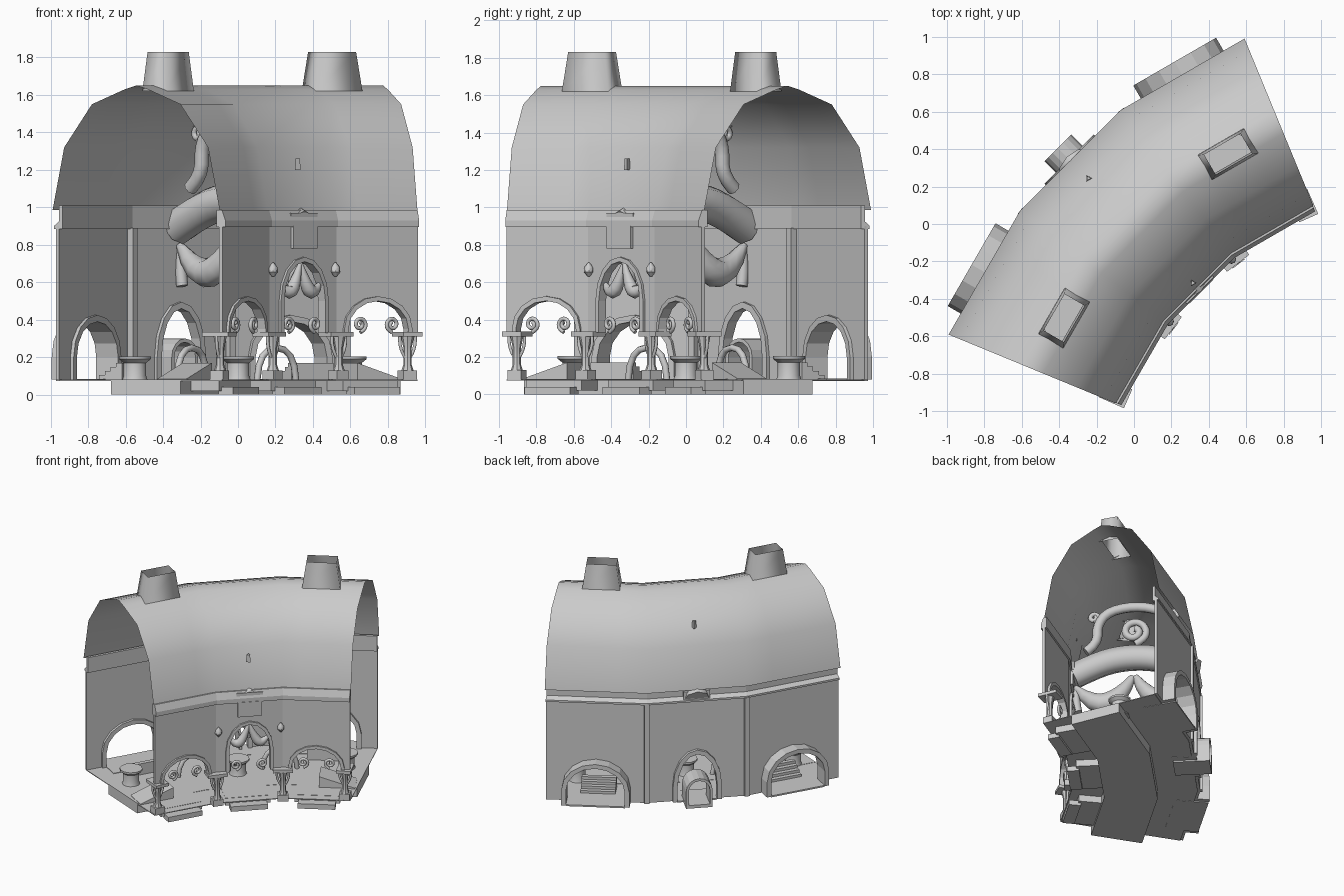
import bpy, bmesh, math
from mathutils import Vector

if "Cube" in bpy.data.objects:
    bpy.data.objects.remove(bpy.data.objects["Cube"])

# One stone colour for everything
stone = bpy.data.materials.new("grey_stone")
stone.use_nodes = True
stone.diffuse_color = (0.6, 0.6, 0.6, 1)
stone.node_tree.nodes["Principled BSDF"].inputs["Base Color"].default_value = (0.6, 0.6, 0.6, 1)

STEP, HALF = 15, 7.5         # bay angle, half bay
PIVOT, MID = 2.4, 2.423      # distance to the bend's centre, radius of the roof ridge
COS, SIN = math.cos(math.radians(HALF)), math.sin(math.radians(HALF))
CORNERS = [-3 * HALF, -HALF, HALF, 3 * HALF]
BAYS = (-STEP, 0, STEP)


def place(ang, s, r, z):
    """Bay angle, sideways offset, radius and height to world position."""
    a = math.radians(ang)
    u = r * math.sin(a) + s * math.cos(a)
    v = r * math.cos(a) - s * math.sin(a) - PIVOT
    return Vector((u - v, u + v, 0)) * math.sqrt(0.5) + Vector((0, 0, z))


def finish(ob, angle=None):
    ob.data.materials.clear()
    ob.data.materials.append(stone)
    bpy.ops.object.select_all(action='DESELECT')
    ob.select_set(True)
    bpy.context.view_layer.objects.active = ob
    if angle:
        bpy.ops.object.shade_smooth_by_angle(angle=math.radians(angle))
    return ob


def make(name, bm, angle=None):
    bmesh.ops.recalc_face_normals(bm, faces=bm.faces)
    me = bpy.data.meshes.new(name)
    bm.to_mesh(me)
    bm.free()
    ob = bpy.data.objects.new(name, me)
    bpy.context.collection.objects.link(ob)
    return finish(ob, angle)


def slab(name, outline, ang, r0, r1):
    """Outline in (sideways, height), extruded radially."""
    bm = bmesh.new()
    a, b = [[bm.verts.new(place(ang, s, r, z)) for s, z in outline] for r in (r0, r1)]
    bm.faces.new(a)
    bm.faces.new(b)
    for i in range(len(a)):
        bm.faces.new((a[i - 1], a[i], b[i], b[i - 1]))
    return make(name, bm)


def box(name, ang, s, hw, r0, r1, z0, z1):
    return slab(name, [(s - hw, z0), (s - hw, z1), (s + hw, z1), (s + hw, z0)], ang, r0, r1)


def arch(w, z0, spring, top, n=8):
    pts = [(w * math.cos(math.pi * i / n), spring + (top - spring) * math.sin(math.pi * i / n))
           for i in range(n + 1)]
    return [(w, z0)] + pts + [(-w, z0)]


def arch_wall(name, ang, hw, z0, z1, hole, r0, r1):
    slab(name, [(-hw, z0), (-hw, z1), (hw, z1), (hw, z0)] + hole, ang, r0, r1)


def arch_frame(name, ang, w, z0, spring, top, t, r0, r1):
    slab(name, arch(w + t, z0, spring, top + t) + arch(w, z0, spring, top)[::-1], ang, r0, r1)


def sweep(name, profile, angles, closed=True, skip=None, smooth=None):
    """Sweep a (radius, height) profile along the faceted bays."""
    bm = bmesh.new()
    rings = []
    for a in angles:
        bay = 0 if abs(a) <= HALF else math.copysign(STEP, a)
        k = COS / math.cos(math.radians(a - bay))
        rings.append([bm.verts.new(place(a, 0, r * k, z)) for r, z in profile])
    n = len(profile)
    for i in range(len(rings) - 1):
        for j in range(n if closed else n - 1):
            if not (skip and skip(i, j)):
                k = (j + 1) % n
                bm.faces.new((rings[i][j], rings[i][k], rings[i + 1][k], rings[i + 1][j]))
    if closed:
        bm.faces.new(rings[0])
        bm.faces.new(rings[-1])
    return make(name, bm, smooth)


def tube(name, pts, radius, taper=None):
    cu = bpy.data.curves.new(name, 'CURVE')
    cu.dimensions, cu.bevel_depth, cu.bevel_resolution = '3D', radius, 2
    cu.resolution_u, cu.use_fill_caps = 3, True
    sp = cu.splines.new('NURBS')
    sp.points.add(len(pts) - 1)
    for i, (p, q) in enumerate(zip(sp.points, pts)):
        p.co = (*q, 1)
        p.radius = taper[i] if taper else 1
    sp.use_endpoint_u, sp.order_u = True, 3
    ob = bpy.data.objects.new(name, cu)
    bpy.context.collection.objects.link(ob)
    finish(ob)
    bpy.ops.object.convert(target='MESH')
    return finish(bpy.context.object, 50)


def spiral(cs, cz, size, turn, n=14):
    return [(cs + turn * size * (1 - i / n * 0.8) * math.cos(i * 0.7 - 1.5),
             cz + size * (1 - i / n * 0.8) * math.sin(i * 0.7 - 1.5)) for i in range(n)]


def turned(name, ang, s, r, profile, n=12):
    """Round object turned from (radius, height) points."""
    bm = bmesh.new()
    rings = [[bm.verts.new(place(ang, s, r, z) + Vector((math.cos(2 * math.pi * i / n),
              math.sin(2 * math.pi * i / n), 0)) * q) for i in range(n)] for q, z in profile]
    for a, b in zip(rings, rings[1:]):
        for i in range(n):
            bm.faces.new((a[i - 1], a[i], b[i], b[i - 1]))
    bm.faces.new(rings[0])
    bm.faces.new(rings[-1])
    return make(name, bm, 40)


# Barrel roof with two chimney openings
half = [(0.482, 0.985), (0.415, 1.32), (0.255, 1.55), (0.065, 1.63)]
roof = [(MID - d, z) for d, z in half] + [(MID, 1.65)] + [(MID + d, z) for d, z in half[::-1]]
roof_angles = [-22.6, -18.3, -11.7, -7.5, 7.5, 11.7, 18.3, 22.6]
sweep("roof", roof, roof_angles, False, lambda i, j: i in (1, 5) and j in (3, 4), 45)

# Chimneys: tapered open shafts
for a in (-STEP, STEP):
    bm = bmesh.new()
    low, high = [[bm.verts.new(place(a, s * w, PIVOT - 0.01 + r * d, z))
                  for s, r in ((-1, -1), (1, -1), (1, 1), (-1, 1))]
                 for w, d, z in ((0.143, 0.076, 1.62), (0.112, 0.062, 1.83))]
    for i in range(4):
        bm.faces.new((low[i - 1], low[i], high[i], high[i - 1]))
    make("chimney", bm, 100)

# Eave bands between walls and roof
sweep("outer_eave", [(2.85, 0.885), (2.9, 0.885), (2.9, 0.9), (2.872, 0.925), (2.872, 1.01),
                     (2.85, 1.01)], CORNERS)
sweep("inner_eave", [(1.91, 0.895), (1.91, 0.93), (1.93, 0.985), (1.96, 0.985), (1.96, 0.895)], CORNERS)

# Thin floor and raised base
sweep("floor", [(1.93, 0.074), (2.87, 0.074), (2.87, 0.08), (1.93, 0.08)], CORNERS)
sweep("base", [(2.17, 0), (2.57, 0), (2.57, 0.082), (2.17, 0.082)], CORNERS)

# Outer wall bays with arches
for a in BAYS:
    side = a != 0
    w, top = (0.22, 0.39) if side else (0.15, 0.46)
    arch_wall("outer_wall", a, 2.88 * SIN, 0.08, 0.9, arch(w, 0.08, 0.2, top), 2.845, 2.865)
    arch_frame("outer_arch_frame", a, w, 0.08, 0.2, top, 0.035, 2.825, 2.96 if side else 2.89)
    box("outer_sill", a, 0, w, 2.7, 2.955 if side else 2.88, 0.072, 0.084)
arch_frame("back_passage", 0, 0.08, 0.08, 0.2, 0.28, 0.02, 2.8, 2.975)
box("back_passage_floor", 0, 0, 0.1, 2.7, 2.975, 0.06, 0.085)

# Inner facade bays, frames and steps
for a in BAYS:
    side = a != 0
    w, spring, top = (0.195, 0.35, 0.5) if side else (0.165, 0.5, 0.71)
    arch_wall("inner_wall", a, 1.93 * SIN, 0.33, 0.9, arch(w, 0.33, spring, top), 1.91, 1.93)
    arch_frame("inner_arch_frame", a, w - 0.01, 0.33, spring, top, 0.025, 1.895, 1.95)
    box("front_landing", a, 0, 0.17, 1.98, 2.2, 0.02, 0.082)
    box("front_step", a, 0, 0.14, 1.91, 2.0, 0, 0.04)
    for m in (-1, 1):
        pts = [place(a, s, 1.92, z) for s, z in spiral(m * 0.1, 0.375, 0.042, -m)]
        tube("volute", pts, 0.011)

# Wall corner pilasters and facade posts
for a in CORNERS:
    edge = abs(a) > HALF
    if not edge:
        box("pilaster", a, 0, 0.02, 2.83, 2.905, 0.08, 0.89)
    r = 1.96 if edge else 1.905
    b = a * 0.94 if edge else a
    box("post_base", b, 0, 0.04, r - 0.035, r + 0.04, 0.08, 0.13)
    turned("post", b, 0, r, [(0.032, 0.13), (0.022, 0.16), (0.022, 0.25), (0.035, 0.31)], 8)
    box("post_capital", b, 0, 0.055 if edge else 0.075, r - (0.07 if edge else 0.03), r + 0.08, 0.31, 0.335)
    for m in (-1, 1):
        pts = [place(b, m * s, r, z) for s, z in ((0.015, 0.2), (0.05, 0.25), (0.045, 0.31))]
        tube("post_bracket", pts, 0.009)

# Beam ends, wall lamps and curtains on the facade
for r0, r1 in ((1.9, 1.96), (2.83, 2.87)):
    box("beam_end", 0, 0, 0.1, r0, r1, 0.9, 0.97)
box("beam_bracket", 0, 0, 0.09, 1.89, 1.95, 0.78, 0.9)
for m in (-1, 1):
    turned("wall_lamp", 0, m * 0.235, 1.9, [(0.006, 0.63), (0.026, 0.655), (0.024, 0.68), (0.004, 0.705)], 8)
    tube("door_curtain", [place(0, m * s, 1.93, z) for s, z in
         ((0, 0.71), (0.04, 0.58), (0.1, 0.53), (0.15, 0.6))], 0.04, [0.2, 0.9, 1, 0.2])

# Arched beam, garland and scrolls inside the middle of the hall
span = [-0.46, -0.28, -0.1, 0.1, 0.28, 0.46]
tube("hall_beam", [place(0, 0, PIVOT + d, 1.04 - 0.7 * d * d) for d in span], 0.1)
arc = [(0.36, 1.1), (0.27, 1.17), (0.28, 1.32), (0.2, 1.44), (0, 1.48)]
tube("hall_arc", [place(0, 0, PIVOT + d, z) for d, z in arc + [(-d, z) for d, z in arc[-2::-1]]], 0.038)
tube("hall_scroll", [place(0, 0, PIVOT + d, z) for d, z in spiral(0, 1.26, 0.11, 1)], 0.028)
for m in (-1, 1):
    tube("hall_curl", [place(0, 0, PIVOT + d, z) for d, z in spiral(m * 0.3, 1.39, 0.045, -m)], 0.018)
    tube("hall_garland", [place(0, 0, PIVOT + m * d, z) for d, z in
         ((0.01, 0.87), (0.1, 0.69), (0.3, 0.62), (0.44, 0.8))], 0.085, [0.3, 0.9, 1, 0.25])
    tube("garland_tail", [place(0, 0, PIVOT + m * d, z) for d, z in
         ((0.43, 0.79), (0.44, 0.68), (0.42, 0.58))], 0.035, [0.5, 1, 0.9])

# Tables, ramps and stairs on the floor
pot = [(0.075, 0.06), (0.06, 0.1), (0.06, 0.17), (0.085, 0.19), (0.085, 0.205)]
for a, r in ((-19, 2.5), (0, PIVOT), (19, 2.5)):
    turned("round_table", a, 0, r, pot)
for m in (-1, 1):
    slab("ramp", [(0, 0.08), (0, 0.17), (m * 0.27, 0.085), (m * 0.27, 0.08)], m * STEP, 2.12, 2.3)
    for i in range(4):
        box("stair", m * STEP, 0, 0.13, 2.6 + i * 0.035, 2.635 + i * 0.035, 0.08, 0.17 - i * 0.022)
    tube("bench_arch", [place(m * HALF, s, 2.45, z) for s, z in
         ((-0.13, 0.08), (-0.12, 0.25), (0.12, 0.25), (0.13, 0.08))], 0.018)

# Small roof vents
for d, z in ((-0.445, 1.2), (0.345, 1.43)):
    turned("roof_vent", 0, 0, PIVOT + d, [(0.02, z), (0.015, z + 0.06)], 3)
